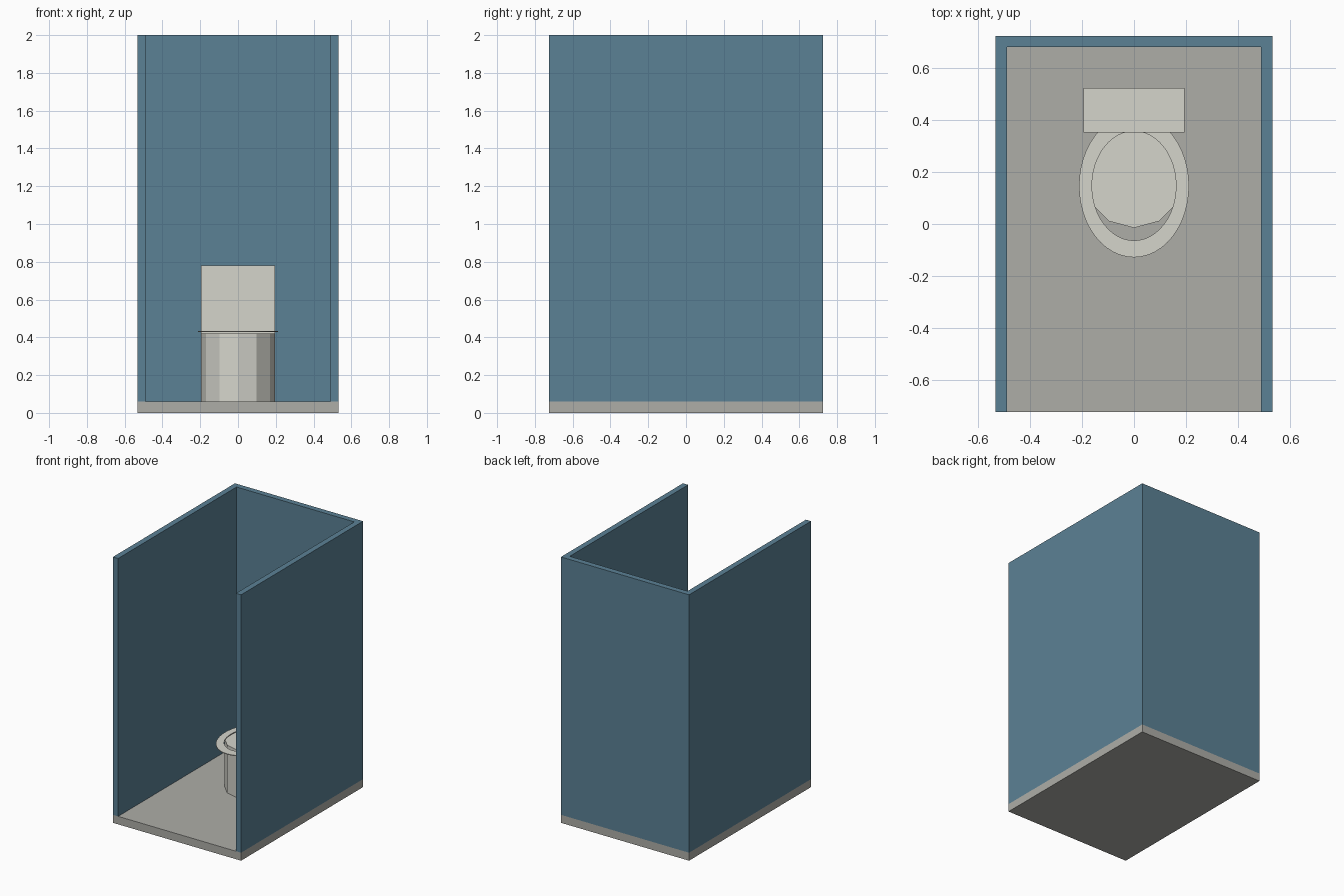
import bpy, bmesh
from math import sin, cos, pi

if "Cube" in bpy.data.objects:
    bpy.data.objects.remove(bpy.data.objects["Cube"])


def material(name, rgb):
    m = bpy.data.materials.new(name)
    m.diffuse_color = (*rgb, 1)
    m.use_nodes = True
    m.node_tree.nodes["Principled BSDF"].inputs["Base Color"].default_value = m.diffuse_color
    return m


BLUE = material("blue_panel", (0.105, 0.22, 0.30))
STONE = material("floor_grey", (0.42, 0.42, 0.39))
CERAMIC = material("ceramic", (0.66, 0.66, 0.60))


def finish(name, bm, mat):
    bmesh.ops.recalc_face_normals(bm, faces=bm.faces)
    me = bpy.data.meshes.new(name)
    bm.to_mesh(me)
    bm.free()
    me.materials.append(mat)
    ob = bpy.data.objects.new(name, me)
    bpy.context.collection.objects.link(ob)
    return ob


def box(name, lo, hi, mat):
    bm = bmesh.new()
    bmesh.ops.create_cube(bm, size=1)
    for v in bm.verts:
        v.co = [(a + b) / 2 + c * (b - a) for a, b, c in zip(lo, hi, v.co)]
    return finish(name, bm, mat)


# Cubicle: floor slab, two side panels, back panel, open front
W, D, T, F, H = 0.533, 0.725, 0.043, 0.06, 2.0
box("floor", (-W, -D, 0), (W, D, F), STONE)
box("left_wall", (-W, -D, F), (T - W, D, H), BLUE)
box("right_wall", (W - T, -D, F), (W, D, H), BLUE)
box("back_wall", (T - W, D - T, F), (W - T, D, H), BLUE)

# Cistern
box("tank", (-0.195, 0.352, 0.40), (0.195, 0.525, 0.78), CERAMIC)

# Twelve-sided bowl with a corner facing the front
bm = bmesh.new()
bmesh.ops.create_cone(bm, cap_ends=True, segments=12, radius1=0.195,
                      radius2=0.195, depth=0.36)
bmesh.ops.translate(bm, verts=bm.verts, vec=(0, 0.18, F + 0.18))
finish("bowl", bm, CERAMIC)

# Thin oval seat ring resting just above the bowl
N = 48
bm = bmesh.new()
loops = [[bm.verts.new((r * sin(2 * pi * i / N), 0.147 + 1.3 * r * cos(2 * pi * i / N), z))
          for i in range(N)]
         for r, z in ((0.162, 0.428), (0.212, 0.428), (0.212, 0.434), (0.162, 0.434))]
for k in range(4):
    a, b = loops[k], loops[(k + 1) % 4]
    for i in range(N):
        j = (i + 1) % N
        bm.faces.new((a[i], a[j], b[j], b[i]))
seat = finish("seat", bm, CERAMIC)
bpy.context.view_layer.objects.active = seat
seat.select_set(True)
bpy.ops.object.shade_smooth_by_angle()
